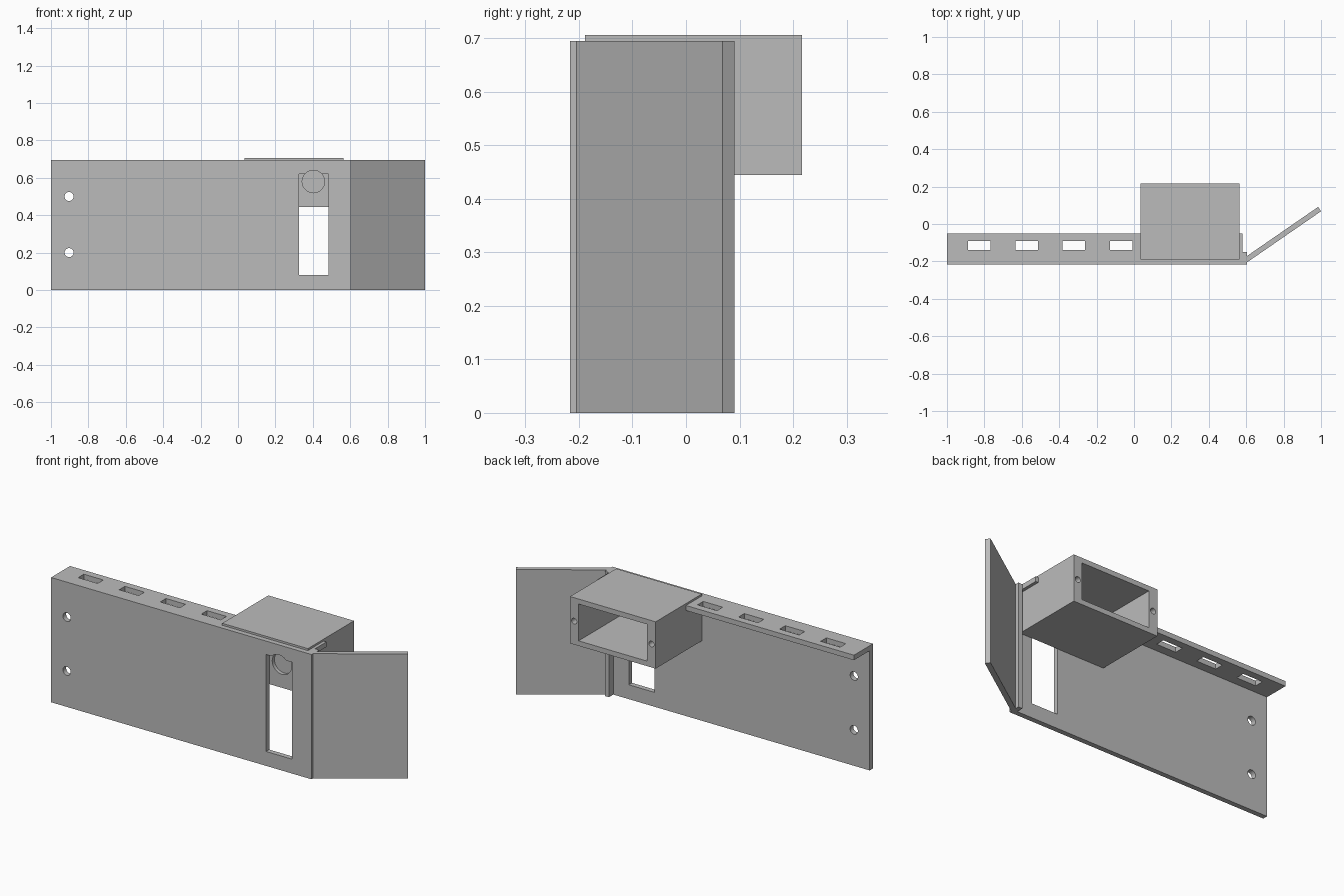
import bpy
import math
from mathutils import Vector

if "Cube" in bpy.data.objects:
    bpy.data.objects.remove(bpy.data.objects["Cube"], do_unlink=True)

grey = bpy.data.materials.new("plain_grey")
grey.use_nodes = True
colour = (0.5, 0.5, 0.5, 1)
grey.diffuse_color = colour
grey.node_tree.nodes["Principled BSDF"].inputs["Base Color"].default_value = colour


def box(name, low, high):
    """Axis-aligned block between two corners."""
    low, high = Vector(low), Vector(high)
    bpy.ops.mesh.primitive_cube_add(size=1, location=(low + high) / 2)
    ob = bpy.context.object
    ob.name = name
    ob.scale = high - low
    bpy.ops.object.transform_apply(location=False, rotation=False, scale=True)
    ob.data.materials.append(grey)
    return ob


def rod(name, x, z, radius, y0, y1):
    """Cylinder running along y."""
    bpy.ops.mesh.primitive_cylinder_add(
        vertices=32, radius=radius, depth=y1 - y0,
        location=(x, (y0 + y1) / 2, z), rotation=(math.pi / 2, 0, 0))
    ob = bpy.context.object
    ob.name = name
    ob.data.materials.append(grey)
    return ob


def cut(target, cutters):
    """Subtract the cutters, apply, then remove them."""
    for cutter in cutters:
        cutter.hide_render = True
        mod = target.modifiers.new("cut", "BOOLEAN")
        mod.operation = "DIFFERENCE"
        mod.solver = "EXACT"
        mod.object = cutter
        bpy.context.view_layer.objects.active = target
        bpy.ops.object.modifier_apply(modifier=mod.name)
        bpy.data.objects.remove(cutter, do_unlink=True)


T = 0.028                 # sheet thickness
H = 0.695                 # panel height
FRONT = -0.217
BACK = FRONT + T

# Front panel with tall window, lens clearance and two mounting holes
panel = box("front_panel", (-1, FRONT, 0), (0.605, BACK, H))
cut(panel, [box("window_cutter", (0.325, -0.3, 0.08), (0.485, -0.1, 0.62)),
            rod("lens_cutter", 0.403, 0.58, 0.06, -0.3, -0.1)] +
    [rod("hole_cutter", -0.903, z, 0.024, -0.3, -0.1) for z in (0.2, 0.5)])

# Top flange with a row of slots
flange = box("top_flange", (-1, BACK, H - T), (0.58, -0.05, H))
cut(flange, [box("slot_cutter", (x, -0.14, 0.6), (x + 0.12, -0.09, 0.8))
             for x in (-0.887 + 0.253 * i for i in range(4))])

# Upright rib beside the bend
box("corner_rib", (0.58, BACK, 0), (0.605, -0.15, H))

# Angled side wing
start, end = Vector((0.6, -0.208)), Vector((1.0, 0.068))
run = end - start
wing = box("side_wing", (0, 0, 0), (run.length, T, H))
turn = math.atan2(run.y, run.x)
normal = Vector((-run.y, run.x)).normalized()
centre = (start + end) / 2 + normal * T / 2
wing.location = (centre.x, centre.y, H / 2)
wing.rotation_euler.z = turn

# Hollow housing, open at the back, with screw holes and a lens recess
X0, X1, Y1, Z0, Z1 = 0.035, 0.563, 0.217, 0.445, 0.706
cut(flange, [box("housing_clearance", (X0, BACK - 0.01, 0.6), (X1, 0.1, 0.8))])
housing = box("housing", (X0, BACK, Z0), (X1, Y1, Z1))
cut(housing, [box("cavity_cutter", (X0 + 0.053, BACK + 0.04, Z0 + T),
                  (X1 - 0.053, 0.3, Z1 - T)),
              rod("recess_cutter", 0.403, 0.58, 0.06, -0.3, BACK + 0.02)] +
    [rod("screw_cutter", x, (Z0 + Z1) / 2, 0.016, Y1 - 0.08, 0.3)
     for x in (X0 + 0.026, X1 - 0.026)])

for ob in bpy.context.scene.objects:
    if ob.type == "MESH":
        bpy.ops.object.select_all(action="DESELECT")
        ob.select_set(True)
        bpy.context.view_layer.objects.active = ob
        bpy.ops.object.shade_smooth_by_angle(angle=math.radians(30))
